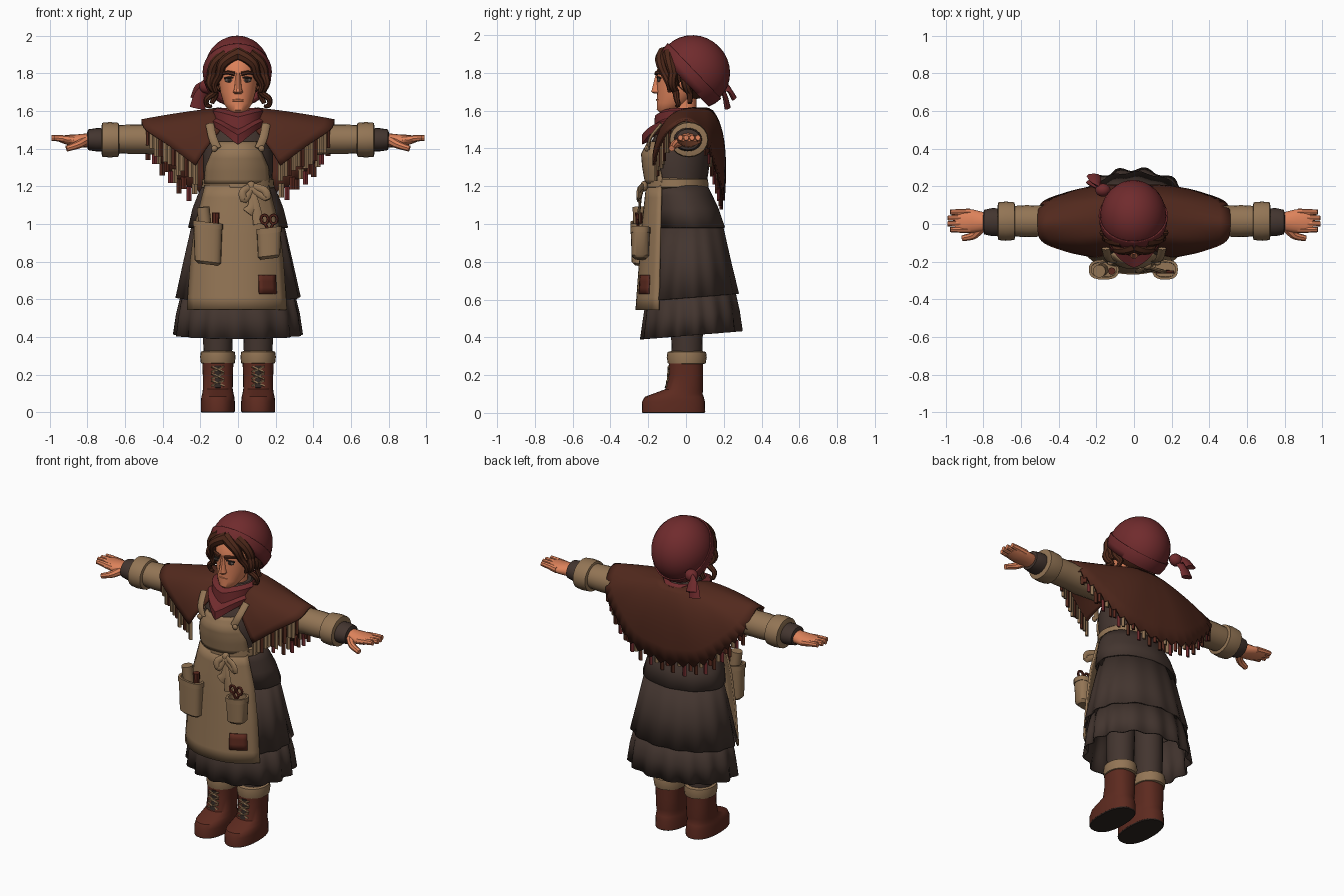
import bpy, bmesh, math, random
from mathutils import Vector, Matrix

random.seed(4)
cube = bpy.data.objects.get("Cube")
if cube:
    bpy.data.objects.remove(cube)


def material(name, r, g, b):
    lin = [((c / 255 + 0.055) / 1.055) ** 2.4 for c in (r, g, b)] + [1]
    m = bpy.data.materials.new(name)
    m.use_nodes = True
    m.diffuse_color = lin
    m.node_tree.nodes["Principled BSDF"].inputs["Base Color"].default_value = lin
    return m


SKIN = material("skin", 222, 131, 91)
HAIR = material("hair_brown", 76, 39, 25)
WINE = material("wine_cloth", 112, 43, 45)
SHAWL = material("shawl_brown", 82, 41, 29)
LEATHER = material("boot_leather", 93, 42, 31)
DRESS = material("dark_dress", 67, 53, 47)
LINEN = material("linen", 147, 117, 85)
SOLE = material("dark_sole", 46, 37, 33)
EYE = material("eye_grey", 96, 84, 78)
made = []


def finish(name, bm, mat, thick=0):
    bmesh.ops.recalc_face_normals(bm, faces=bm.faces)
    me = bpy.data.meshes.new(name)
    bm.to_mesh(me)
    bm.free()
    me.materials.append(mat)
    ob = bpy.data.objects.new(name, me)
    bpy.context.collection.objects.link(ob)
    if thick:
        mod = ob.modifiers.new("thickness", "SOLIDIFY")
        mod.thickness, mod.offset = thick, 0
    made.append(ob)


def skin_rings(name, rings, mat, closed=True, cap=True, thick=0):
    """Joins equal rows of points with quads."""
    bm = bmesh.new()
    rows = [[bm.verts.new(p) for p in r] for r in rings]
    n = len(rows[0])
    for a, b in zip(rows, rows[1:]):
        for i in range(n if closed else n - 1):
            j = (i + 1) % n
            bm.faces.new((a[i], a[j], b[j], b[i]))
    if closed and cap:
        bm.faces.new(rows[0])
        bm.faces.new(rows[-1])
    finish(name, bm, mat, thick)


def loft(name, mat, axis, rows, n=24, pleats=0, cap=True, thick=0, square=1, bend=None):
    """Rows are position, two centres, two radii and an optional pleat depth."""
    rings = []
    for pos, c1, c2, r1, r2, *depth in rows:
        ring = []
        for i in range(n):
            t = 2 * math.pi * i / n
            k = 1 + (depth[0] * math.sin(pleats * t + 0.6 * math.sin(3 * t)) if depth else 0)
            c, s = math.cos(t), math.sin(t)
            u = c1 + k * r1 * math.copysign(abs(c) ** square, c)
            v = c2 + k * r2 * math.copysign(abs(s) ** square, s)
            p = (u, v, pos) if axis == "z" else (pos, u, v)
            ring.append(bend(*p) if bend else p)
        rings.append(ring)
    skin_rings(name, rings, mat, True, cap, thick)


def spline(pts, steps=5):
    """Smooth path through a few points."""
    p = [Vector(q) for q in pts]
    p = [2 * p[0] - p[1]] + p + [2 * p[-1] - p[-2]]
    out = []
    for a, b, c, d in zip(p, p[1:], p[2:], p[3:]):
        for i in range(steps):
            t = i / steps
            out.append(b + 0.5 * t * (c - a + t * (2 * a - 5 * b + 4 * c - d + t * (3 * b - a - 3 * c + d))))
    return out + [p[-2]]


def tube(name, mat, pts, r0, r1=None, n=8, steps=5, flat=1):
    path = spline(pts, steps)
    rings = []
    for i, p in enumerate(path):
        d = (path[min(i + 1, len(path) - 1)] - path[max(i - 1, 0)]).normalized()
        side = d.cross(Vector((0, 1, 0) if abs(d.y) < 0.9 else (1, 0, 0))).normalized()
        up = d.cross(side)
        r = r0 + ((r0 if r1 is None else r1) - r0) * i / (len(path) - 1)
        angles = [2 * math.pi * k / n for k in range(n)]
        rings.append([p + r * (math.cos(t) * side + flat * math.sin(t) * up) for t in angles])
    skin_rings(name, rings, mat)


def ball(name, mat, loc, size, cuts=(), seg=24, tip=0):
    """Ellipsoid tipped about x, trimmed by (point, normal) planes; the normal side is removed."""
    bm = bmesh.new()
    place = Matrix.Translation(loc) @ Matrix.Rotation(tip, 4, "X") @ Matrix.Diagonal((*size, 1))
    bmesh.ops.create_uvsphere(bm, u_segments=seg, v_segments=seg // 2, radius=1, matrix=place)
    for co, no in cuts:
        bmesh.ops.bisect_plane(bm, geom=bm.verts[:] + bm.edges[:] + bm.faces[:],
                               plane_co=co, plane_no=no, clear_outer=True)
    finish(name, bm, mat, 0.008 if cuts else 0)


def drape(widths, u, z, out=0):
    """Point on a cloth that wraps the front; rows are z, half width, middle y, edge y."""
    for a, b in zip(widths, widths[1:]):
        if z <= a[0] and z >= b[0]:
            t = (a[0] - z) / (a[0] - b[0])
            hw, mid, edge = [p + (q - p) * t for p, q in zip(a[1:], b[1:])]
            return (hw * u - .006, mid + (edge - mid) * abs(u) ** 2.4 - out, z)


def cloth(name, mat, widths, u0, u1, z0, z1, out=0, nu=16, nz=10, thick=0.012):
    grid = [[drape(widths, u0 + (u1 - u0) * i / nu, z0 + (z1 - z0) * j / nz, out)
             for i in range(nu + 1)] for j in range(nz + 1)]
    skin_rings(name, grid, mat, False, False, thick)


# Skirt tiers, bodice and waist
lift = lambda x, y, z: (x, y, z + (0.08 * (y - 0.02) if z < 0.7 else 0))
loft("lower_skirt", DRESS, "z", [(0.66, 0, .025, .29, .225), (0.52, 0, .03, .318, .247, .025),
     (0.41, 0, .03, .328, .258, .045)], 112, 15, False, 0.01, bend=lift)
loft("upper_skirt", DRESS, "z", [(1.02, 0, .02, .235, .165), (0.8, 0, .02, .283, .212, .014),
     (0.61, 0, .02, .322, .25, .025)], 96, 14, False, 0.01, bend=lift)
loft("peplum", DRESS, "z", [(1.22, 0, -.04, .175, .14), (1.15, 0, -.02, .21, .155),
     (1.08, 0, 0, .237, .168), (0.98, 0, .02, .26, .18, .012)], 64, 9, False, 0.01)
loft("bodice", DRESS, "z", [(1.16, 0, -.045, .175, .145), (1.28, 0, -.045, .185, .165),
     (1.37, 0, -.045, .185, .172), (1.47, 0, -.02, .17, .145), (1.55, 0, 0, .14, .11), (1.6, 0, 0, .08, .08)])
loft("belt", LINEN, "z", [(1.185, 0, -.048, .18, .155), (1.195, 0, -.048, .193, .167),
     (1.235, 0, -.048, .19, .165), (1.245, 0, -.048, .178, .153)], 32)

# Apron, bib, straps and patch
SKIRT = [(1.21, .165, -.205, -.13), (1.0, .22, -.228, -.135), (.8, .245, -.243, -.14), (.54, .262, -.262, -.145)]
BIB = [(1.44, .1, -.195, -.15), (1.37, .135, -.232, -.17), (1.3, .165, -.226, -.14), (1.21, .17, -.21, -.12)]
cloth("apron_skirt", LINEN, SKIRT, -1, 1, 1.205, 0.545)
cloth("apron_bib", LINEN, BIB, -1, 1, 1.435, 1.215)
cloth("apron_patch", LEATHER, SKIRT, 0.46, 0.82, 0.73, 0.63, 0.01, 4, 3, 0.008)
for s, side in ((1, "left"), (-1, "right")):
    tube(side + "_apron_strap", LINEN, [(s * .11, -.2, 1.4), (s * .135, -.185, 1.46), (s * .15, -.13, 1.53)], .022, flat=.4)
    ball(side + "_strap_button", LINEN, (s * .125, -.208, 1.4), (.017, .012, .017), seg=12)

# Apron bow
ball("bow_knot", LINEN, (.07, -.222, 1.2), (.026, .02, .028), seg=12)
for x, z in ((.025, 1.13), (.14, 1.14)):
    tube("bow_loop", LINEN, [(.07, -.225, 1.2), (x, -.25, z + .04), (x + .01, -.25, z), (.07, -.23, 1.19)], .02, flat=.5)
for x, z in ((.05, 1.06), (.11, 1.0)):
    tube("bow_tail", LINEN, [(.07, -.23, 1.2), (.06 + x * .3, -.245, 1.1), (x, -.25, z)], .014, .03, flat=.3)

# Pockets with scroll, tool handle and scissors
for name, x, lo, hi, w in (("right_pocket", -.16, .8, 1.01, .076), ("left_pocket", .165, .83, .98, .064)):
    y = -.242
    slant = lambda px, py, pz: (px, py, pz + .12 * (abs(px) - .16))
    loft(name, LINEN, "z", [(lo - .015, x, y, w * .7, .03), (lo, x, y, w * .92, .046), (hi - .03, x, y, w, .05),
         (hi - .03, x, y, w + .004, .053), (hi, x, y, w + .004, .053), (hi, x, y, w - .01, .04),
         (hi - .05, x, y, w - .01, .038)], 20, square=.75, bend=slant)
tube("paper_scroll", LINEN, [(-.165, -.24, .9), (-.185, -.25, 1.09)], .034, n=14)
tube("tool_handle", LEATHER, [(-.12, -.245, .92), (-.118, -.25, 1.06)], .015, .02)
for dx in (-.024, .024):
    loop = [(.165 + dx + .019 * math.cos(a), -.255, 1.025 + .023 * math.sin(a))
            for a in [math.pi * i / 4 for i in range(9)]]
    tube("scissor_handle", LEATHER, loop, .008, n=6, steps=2)
    tube("scissor_blade", LEATHER, [(.165 + dx, -.255, 1.005), (.165 - dx, -.25, .92)], .008, n=6)

# Shawl: neck, shoulder and hem points from the front opening round to the back
HALF = [((.07, -.1, 1.52), (.15, -.18, 1.44), (.225, -.17, 1.31)),
        ((.09, -.08, 1.56), (.24, -.155, 1.51), (.36, -.14, 1.41)),
        ((.1, -.05, 1.59), (.3, -.09, 1.57), (.49, -.085, 1.5)),
        ((.1, .02, 1.61), (.3, .02, 1.59), (.51, .01, 1.548)),
        ((.1, .08, 1.61), (.3, .12, 1.57), (.49, .105, 1.45)),
        ((.08, .11, 1.61), (.24, .18, 1.54), (.38, .155, 1.32)),
        ((.05, .13, 1.6), (.13, .22, 1.5), (.23, .19, 1.2)),
        ((0, .135, 1.6), (0, .225, 1.5), (0, .2, 1.15))]
STEP = 6
half = list(zip(*[spline(line, STEP) for line in zip(*HALF)]))
mirrored = [[Vector((-p.x, p.y, p.z)) for p in col] for col in reversed(half[:-1])]
columns = [list(col) for col in half] + mirrored
rows = []
for k in range(9):
    t = k / 8
    rows.append([a * (1 - t) ** 2 + b * 2 * t * (1 - t) + c * t * t for a, b, c in columns])
hem = rows[-1]
for i, p in enumerate(hem):
    if min(i, len(hem) - 1 - i) > 3.5 * STEP and i % 2:
        p.z -= 0.032
skin_rings("shawl", rows, SHAWL, False, False, 0.014)

# Fringe tabs hang inside the hem
for i, p in enumerate(hem):
    j = min(i, len(hem) - 1 - i)
    if 2 * STEP - 1 < j < 4 * STEP + 1:
        continue
    front = j < 2 * STEP
    drop = random.uniform(.07, .12) if front else random.uniform(.03, .065)
    mat = (LINEN, LINEN, SHAWL)[j % 3] if front else (LINEN, SHAWL, LEATHER, WINE)[j % 4]
    top = p + Vector((0, .012 if front else -.012, .015))
    tube("shawl_fringe", mat, [top, top - Vector((0, 0, drop + .015))], .014, n=4, steps=1, flat=.6)


# Neck scarf with a pointed front
def scarf_point(x, y, z):
    front = max(0, -y / .16) ** 2 * max(0, 1 - abs(x) / .16)
    return (x, y - .03 * front * (z < 1.56), z - front * (.07 if z < 1.53 else .055 if z < 1.58 else .03))


loft("neck_scarf", WINE, "z", [(1.57, 0, -.01, .08, .085), (1.615, 0, -.005, .11, .125), (1.6, 0, -.01, .138, .155),
     (1.565, 0, -.015, .136, .155), (1.55, 0, -.015, .156, .175), (1.52, 0, -.015, .15, .175),
     (1.51, 0, -.01, .125, .155)], 40, bend=scarf_point)

# Sleeves, cuffs and hands
for s, side in ((1, "left"), (-1, "right")):
    def arm(name, mat, rows, n=20):
        loft(f"{side}_{name}", mat, "x", [(s * r[0], *r[1:]) for r in rows], n)
    arm("sleeve", LINEN, [(.12, .01, 1.46, .09, .085), (.3, .015, 1.455, .088, .083), (.42, .015, 1.45, .09, .084),
                          (.5, .015, 1.45, .082, .078), (.57, .015, 1.45, .085, .078), (.65, .015, 1.45, .08, .074)])
    arm("sleeve_cuff", LINEN, [(.63, .015, 1.447, .08, .075), (.635, .015, 1.447, .1, .09), (.68, .015, 1.447, .104, .094),
                               (.72, .015, 1.447, .1, .09), (.725, .015, 1.447, .075, .07)])
    arm("under_cuff", DRESS, [(.7, .01, 1.447, .07, .06), (.75, .01, 1.447, .075, .062), (.795, .01, 1.447, .065, .055),
                              (.8, .01, 1.447, .045, .042)])
    arm("palm", SKIN, [(.77, .01, 1.445, .044, .04), (.81, .012, 1.443, .054, .037), (.86, .015, 1.443, .063, .032),
                       (.91, .015, 1.447, .064, .026), (.95, .015, 1.45, .056, .014)], 16)
    for k, tip in enumerate((.975, .99, .988, .975)):
        y = -.03 + .031 * k
        tube(f"{side}_finger", SKIN, [(s * .87, y, 1.445), (s * .93, y, 1.453), (s * tip, y, 1.457)], .021, .015, flat=.9)
    tube(side + "_thumb", SKIN, [(s * .81, -.02, 1.44), (s * .85, -.06, 1.42), (s * .91, -.076, 1.4)], .026, .016)

    # Legs and boots
    x = s * .107
    loft(side + "_stocking", DRESS, "z", [(.28, x, .005, .075, .08), (.45, x, .005, .08, .085), (.95, x * .9, .01, .085, .09)], 20)
    loft(side + "_boot_cuff", LINEN, "z", [(.255, x, .004, .07, .08), (.262, x, .004, .09, .1), (.295, x, .004, .094, .106),
         (.322, x, .004, .09, .102), (.328, x, .004, .07, .08)], 24)
    loft(side + "_boot", LEATHER, "z", [(.006, x, -.066, .09, .168), (.06, x, -.066, .09, .166), (.085, x, -.062, .087, .156),
         (.1, x, -.045, .083, .133), (.125, x, -.01, .079, .1), (.2, x, 0, .08, .09), (.27, x, 0, .083, .09)], 28, square=.85)
    loft(side + "_boot_sole", SOLE, "z", [(0, x, -.066, .086, .164), (.007, x, -.066, .09, .168)], 28, square=.85)
    tube(side + "_boot_tongue", SOLE, [(x, -.108, .13), (x, -.09, .19), (x, -.089, .25)], .018, flat=.3)
    for k in range(3):
        z = .14 + .037 * k
        for d in (-1, 1):
            tube(side + "_boot_lace", LINEN, [(x - d * .034, -.1 + .004 * k, z), (x + d * .034, -.1 + .004 * k, z + .03)],
                 .006, n=5, steps=1)

# Head and face
loft("neck", SKIN, "z", [(1.5, 0, 0, .06, .06), (1.68, 0, -.01, .06, .065)], 16)
loft("head", SKIN, "z", [(1.592, 0, -.105, .036, .036), (1.605, 0, -.095, .052, .06), (1.64, 0, -.07, .076, .084),
     (1.7, 0, -.045, .094, .108), (1.77, 0, -.036, .104, .12), (1.85, 0, -.03, .106, .12), (1.9, 0, -.02, .09, .1)], 28)
loft("nose", SKIN, "z", [(1.69, 0, -.145, .02, .026), (1.7, 0, -.15, .026, .036), (1.72, 0, -.15, .02, .03),
     (1.8, 0, -.146, .013, .013)], 10)
tube("mouth", SKIN, [(-.028, -.143, 1.655), (0, -.152, 1.657), (.028, -.143, 1.655)], .007, n=6)
for s, side in ((1, "left"), (-1, "right")):
    ball(side + "_eye", EYE, (s * .047, -.143, 1.763), (.024, .008, .012), seg=12)
    ball(side + "_iris", SOLE, (s * .047, -.147, 1.764), (.011, .006, .011), seg=12)
    tube(side + "_eyelid", SOLE, [(s * .023, -.15, 1.775), (s * .047, -.15, 1.778), (s * .072, -.134, 1.772)], .005, n=6)
    tube(side + "_eyebrow", HAIR, [(s * .018, -.156, 1.796), (s * .05, -.15, 1.803), (s * .085, -.122, 1.8)], .012, .009, n=6)
    ball(side + "_ear", SKIN, (s * .108, -.01, 1.745), (.014, .025, .035), seg=12)

    # Parted waves and curled side locks
    tube(side + "_parted_wave", HAIR, [(s * -.005, -.115, 1.905), (s * .045, -.132, 1.88), (s * .085, -.132, 1.845),
                                       (s * .1, -.11, 1.79), (s * .125, -.09, 1.74), (s * .115, -.085, 1.7)], .036, .012)
    tube(side + "_temple_wave", HAIR, [(s * .06, -.09, 1.9), (s * .115, -.085, 1.86), (s * .14, -.07, 1.8),
                                       (s * .12, -.055, 1.73)], .035, .018)
    tube(side + "_curled_lock", HAIR, [(s * .125, -.06, 1.83), (s * .15, -.075, 1.75), (s * .125, -.055, 1.7),
                                       (s * .165, -.05, 1.665), (s * .165, -.04, 1.63), (s * .14, -.05, 1.625)], .025, .009)
    tube(side + "_back_lock", HAIR, [(s * .125, -.01, 1.83), (s * .14, 0, 1.74), (s * .12, .02, 1.69), (s * .14, .02, 1.64)],
         .03, .012)
ball("hair_cap", HAIR, (0, .035, 1.8), (.14, .15, .14))

# Head cloth, its folded band and the knot
TIP = math.radians(-46)
tilt = Vector((0, .72, .69))
rim = Vector((0, 0, 1.75))
crown = (-.004, .042, 1.808)
ball("head_cloth", WINE, crown, (.172, .192, .183), [(rim, -tilt)], 32, TIP)
ball("head_cloth_band", WINE, crown, (.18, .2, .185), [(rim, -tilt), (rim + tilt * .075, tilt)], 32, TIP)
ball("head_cloth_knot", WINE, (-.165, .18, 1.73), (.042, .036, .038), seg=14)
tube("head_cloth_tail", WINE, [(-.165, .18, 1.73), (-.2, .205, 1.68), (-.215, .22, 1.615)], .024, .042, flat=.4)
tube("head_cloth_tail", WINE, [(-.165, .18, 1.73), (-.2, .22, 1.72), (-.215, .255, 1.665)], .022, .038, flat=.4)

# Smooth cloth with crisp folds
bpy.ops.object.select_all(action="DESELECT")
for ob in made:
    ob.select_set(True)
bpy.context.view_layer.objects.active = made[0]
bpy.ops.object.shade_smooth_by_angle(angle=math.radians(40))
